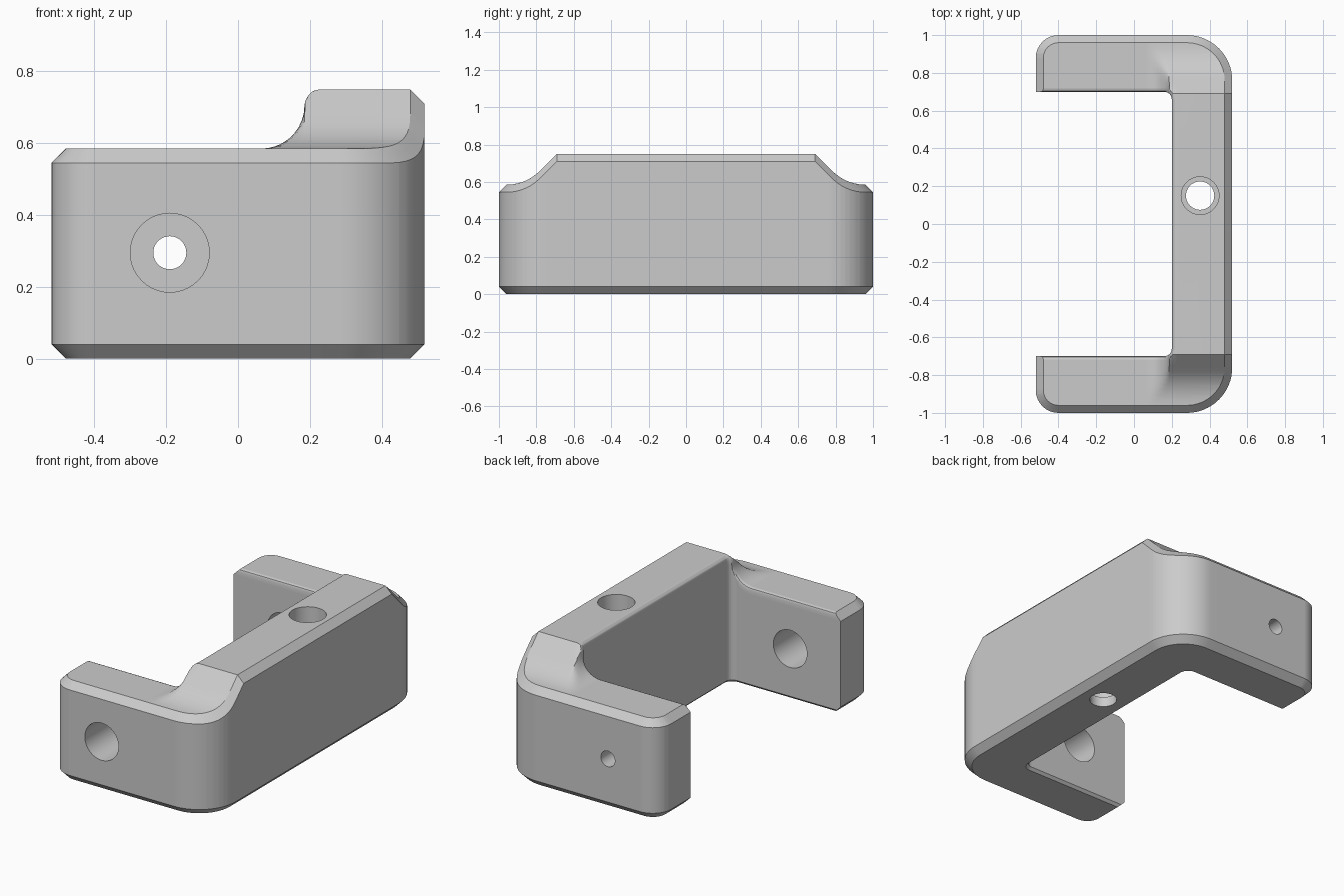
import bpy, bmesh
from math import sin, cos, pi, sqrt
from mathutils import Vector

cube = bpy.data.objects.get("Cube")
if cube:
    bpy.data.objects.remove(cube, do_unlink=True)

LOW, HIGH = 0.585, 0.75      # arm height, web height
CHAMFER, ROUND = 0.04, 0.015  # outer chamfer, inner edge rounding


def arc(cx, cy, r, start, end, steps):
    return [(cx + r * cos(start + (end - start) * i / steps),
             cy + r * sin(start + (end - start) * i / steps)) for i in range(steps + 1)]


def outline(outer, inner):
    """C-shaped plan, moved inward by separate outer and inner amounts."""
    half = [(-0.52 + outer, 0.7 + inner)]
    half += arc(-0.4, 0.88, 0.12 - outer, pi, pi / 2, 8)
    half += arc(0.28, 0.76, 0.24 - outer, pi / 2, 0, 16)
    back = arc(0.16, 0.66, 0.04 + inner, 0, pi / 2, 6)
    mirror = lambda pts: [(x, -y) for x, y in reversed(pts)]
    return half + mirror(half) + mirror(back) + back


def top_height(x, y):
    """Web ramps down at the ends and sweeps into the lower arms."""
    y = abs(y)
    # sweep from arm to web across x
    if x < 0.065:
        fx = LOW
    elif x < 0.185:
        fx = LOW + 0.12 - sqrt(max(0, 0.12 ** 2 - (x - 0.065) ** 2))
    elif x < 0.23:
        fx = LOW + 0.12 + sqrt(max(0, 0.045 ** 2 - (0.23 - x) ** 2))
    else:
        fx = HIGH
    # ramp and hollow along y
    r = 0.253
    if y < 0.69:
        fy = HIGH
    elif y < 0.781:
        fy = HIGH - (y - 0.69)
    elif y < 0.96:
        fy = LOW + r - sqrt(r * r - (y - 0.96) ** 2)
    else:
        fy = LOW
    v = min(fx, fy)
    k = 6 * (v - LOW) * (HIGH - v)
    if k > 1e-5:
        v -= max(k - abs(fx - fy), 0) ** 2 / (4 * k)
    return v


# bracket body: stacked outlines from bottom to top
soft = ROUND * (1 - cos(pi / 4))
layers = [(CHAMFER, ROUND, 0), (CHAMFER - ROUND, 0, ROUND), (0, 0, CHAMFER),
          (0, 0, HIGH - CHAMFER), (CHAMFER - ROUND, 0, HIGH - ROUND),
          (CHAMFER - soft, soft, HIGH - soft), (CHAMFER, ROUND, HIGH)]
bm = bmesh.new()
rings = [[bm.verts.new((x, y, z)) for x, y in outline(o, i)] for o, i, z in layers]
for a, b in zip(rings, rings[1:]):
    n = len(a)
    for i in range(n):
        j = (i + 1) % n
        bm.faces.new((a[i], a[j], b[j], b[i]))
bm.faces.new(rings[0])
bm.faces.new(rings[-1])
bmesh.ops.recalc_face_normals(bm, faces=bm.faces)


def slice_at(axis, value):
    normal = Vector((1, 0, 0)) if axis == 0 else Vector((0, 1, 0))
    bmesh.ops.bisect_plane(bm, geom=bm.verts[:] + bm.edges[:] + bm.faces[:],
                           plane_co=normal * value, plane_no=normal, dist=1e-5)


# cuts that carry the swept transition
for i in range(10):
    slice_at(0, 0.065 + 0.12 * sin(pi / 2 * i / 9))
for i in range(1, 6):
    slice_at(0, 0.23 - 0.045 * cos(pi / 2 * i / 5))
for side in (-1, 1):
    for i in range(4):
        slice_at(1, side * (0.69 + 0.091 * i / 3))
    for i in range(1, 7):
        slice_at(1, side * (0.96 - 0.253 * sin(pi / 4 * i / 7)))
for v in bm.verts:
    if v.co.z > 0.5:
        v.co.z += top_height(v.co.x, v.co.y) - HIGH
mesh = bpy.data.meshes.new("bracket_body")
bm.to_mesh(mesh)
bm.free()
body = bpy.data.objects.new("bracket_body", mesh)
bpy.context.collection.objects.link(body)


def drill(name, radius, start, end):
    """Cut a round hole between two points."""
    start, end = Vector(start), Vector(end)
    axis = end - start
    bpy.ops.mesh.primitive_cylinder_add(
        vertices=40, radius=radius, depth=axis.length, location=(start + end) / 2,
        rotation=axis.to_track_quat('Z', 'Y').to_euler())
    cutter = bpy.context.object
    cutter.name = name
    cutter.hide_render = True
    mod = body.modifiers.new(name, 'BOOLEAN')
    mod.operation, mod.solver, mod.object = 'DIFFERENCE', 'EXACT', cutter
    bpy.context.view_layer.objects.active = body
    bpy.ops.object.modifier_apply(modifier=name)
    bpy.data.objects.remove(cutter, do_unlink=True)


# stepped screw hole in the web, pivot holes in the arms
hx, hz = -0.19, 0.295
drill("web_bore", 0.1, (0.35, 0.15, 0.06), (0.35, 0.15, 1))
drill("web_hole", 0.075, (0.35, 0.15, -0.2), (0.35, 0.15, 0.5))
drill("front_arm_hole", 0.11, (hx, -1.2, hz), (hx, -0.5, hz))
drill("back_arm_bore", 0.11, (hx, 0.5, hz), (hx, 0.88, hz))
drill("back_arm_hole", 0.046, (hx, 0.6, hz), (hx, 1.2, hz))

# plain grey finish
grey = bpy.data.materials.new("plain_grey")
grey.use_nodes = True
color = (0.6, 0.6, 0.6, 1)
grey.diffuse_color = color
grey.node_tree.nodes["Principled BSDF"].inputs["Base Color"].default_value = color
body.data.materials.clear()
body.data.materials.append(grey)

bpy.ops.object.select_all(action='DESELECT')
body.select_set(True)
bpy.context.view_layer.objects.active = body
bpy.ops.object.shade_smooth_by_angle(angle=pi / 6)
weighted = body.modifiers.new("even_shading", 'WEIGHTED_NORMAL')
weighted.keep_sharp = True
